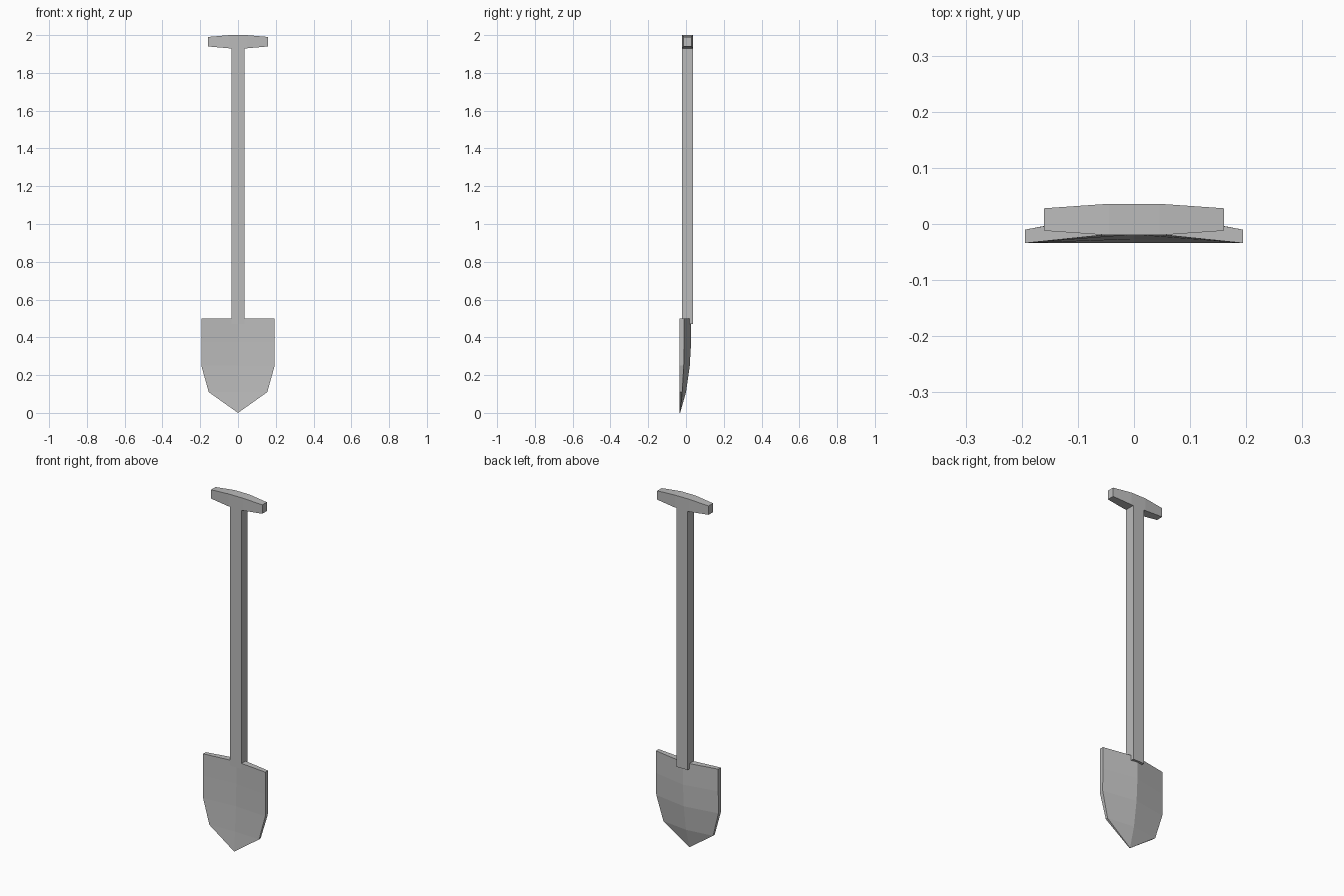
import bpy
import bmesh

cube = bpy.data.objects.get("Cube")
if cube:
    bpy.data.objects.remove(cube, do_unlink=True)

# Plain grey metal
grey = bpy.data.materials.new("plain_grey")
grey.use_nodes = True
colour = (0.5, 0.5, 0.5, 1)
grey.diffuse_color = colour
grey.node_tree.nodes["Principled BSDF"].inputs["Base Color"].default_value = colour


def skin(name, rings):
    """Join matching closed rings of points into a solid and cap its ends."""
    bm = bmesh.new()
    loops = [[bm.verts.new(p) for p in ring] for ring in rings]
    for a, b in zip(loops, loops[1:]):
        for i in range(len(a)):
            j = (i + 1) % len(a)
            bm.faces.new((a[i], a[j], b[j], b[i]))
    bm.faces.new(loops[0])
    bm.faces.new(loops[-1])
    bmesh.ops.remove_doubles(bm, verts=bm.verts, dist=0.0005)
    bmesh.ops.recalc_face_normals(bm, faces=bm.faces)
    mesh = bpy.data.meshes.new(name)
    bm.to_mesh(mesh)
    bm.free()
    mesh.materials.append(grey)
    obj = bpy.data.objects.new(name, mesh)
    bpy.context.collection.objects.link(obj)
    return obj


Y_MID = 0.008

# Square shaft, lapping over the top of the blade
skin("shaft", [[(x * 0.035, Y_MID + y * 0.028, z)
                for x, y in ((-1, -1), (1, -1), (1, 1), (-1, 1))]
               for z in (0.47, 1.94)])

# Cross grip, tapering to both ends: x, half depth, half height
stations = ((-0.16, 0.02, 0.025), (-0.045, 0.028, 0.035),
            (0.045, 0.028, 0.035), (0.16, 0.02, 0.025))
skin("grip", [[(x, Y_MID + y * d, 1.965 + z * h)
               for y, z in ((-1, -1), (1, -1), (1, 1), (-1, 1))]
              for x, d, h in stations])

# Dished blade: height, half width, edge back, centre front, centre back
FRONT = -0.034
rows = ((0.5, 0.194, -0.01, -0.014, 0.025),
        (0.375, 0.194, -0.01, -0.015, 0.027),
        (0.25, 0.194, -0.012, -0.019, 0.02),
        (0.11, 0.155, -0.02, -0.027, 0.0),
        (0.0, 0.0, -0.031, FRONT, -0.031))
skin("blade", [[(-w, FRONT, z), (0, cf, z), (w, FRONT, z),
                (w, eb, z), (0, cb, z), (-w, eb, z)]
               for z, w, eb, cf, cb in rows])
